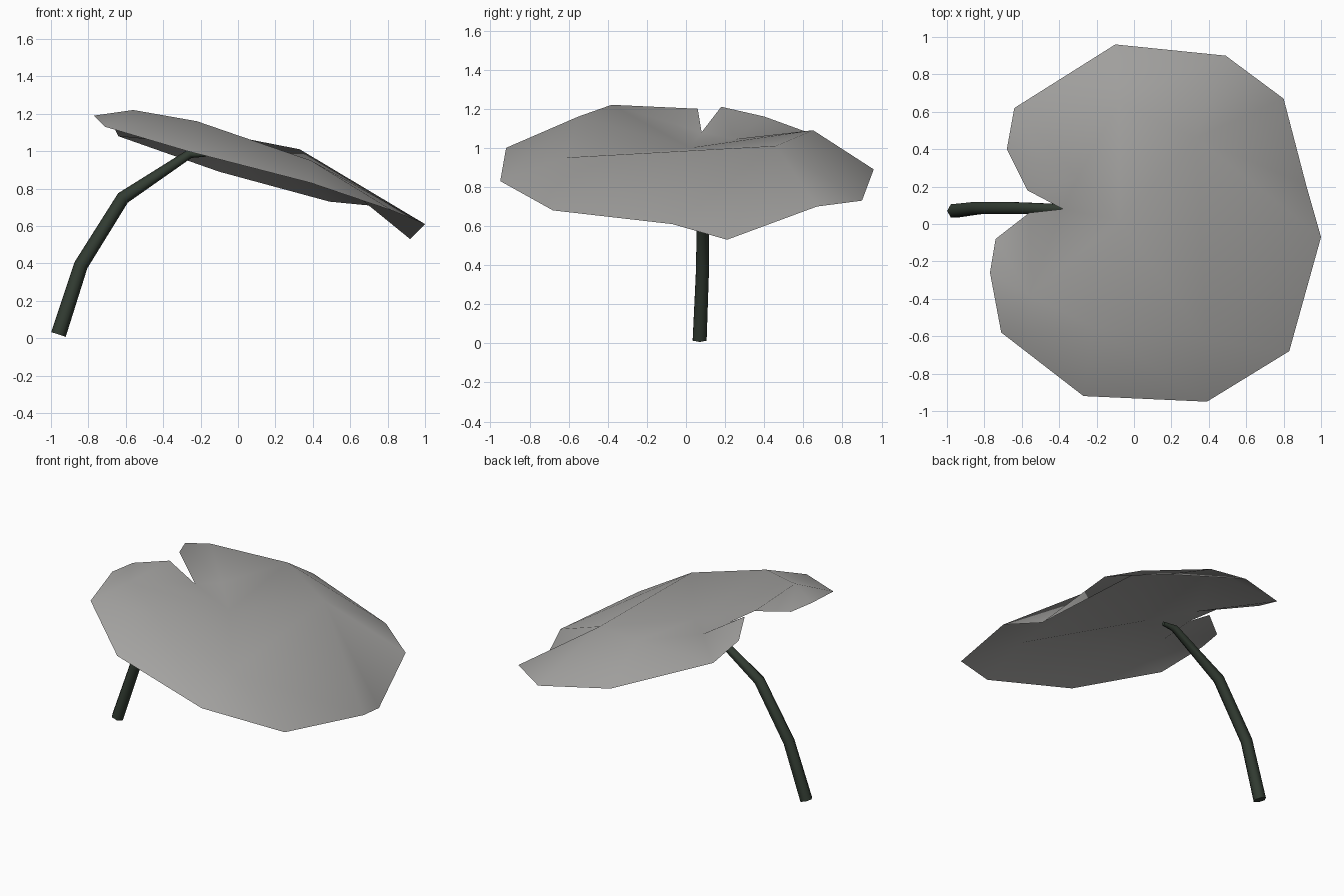
import bpy, bmesh, math
from mathutils import Vector

cube = bpy.data.objects.get("Cube")
if cube:
    bpy.data.objects.remove(cube, do_unlink=True)


def material(name, rgb, rough=0.7):
    m = bpy.data.materials.new(name)
    m.use_nodes = True
    m.diffuse_color = (*rgb, 1)
    bsdf = m.node_tree.nodes["Principled BSDF"]
    bsdf.inputs["Base Color"].default_value = (*rgb, 1)
    bsdf.inputs["Roughness"].default_value = rough
    return m


def make_object(name, bm, mat):
    me = bpy.data.meshes.new(name)
    for f in bm.faces:
        f.smooth = True
    bm.to_mesh(me)
    bm.free()
    me.materials.append(mat)
    ob = bpy.data.objects.new(name, me)
    bpy.context.scene.collection.objects.link(ob)
    return ob


leaf_grey = material("leaf grey", (0.38, 0.375, 0.365))
stem_green = material("dark stem green", (0.032, 0.045, 0.032))

# Leaf blade: rim from the notch round to the notch, then the raised inner ring
rim = [(-.38, .08, 1.08), (-.57, .18, 1.21), (-.68, .40, 1.16), (-.64, .62, 1.08),
       (-.10, .96, .89), (.49, .90, .73), (.80, .67, .70), (.92, .21, .53),
       (1.0, -.07, .61), (.83, -.68, .68), (.39, -.95, .83), (-.27, -.92, 1.0),
       (-.71, -.58, 1.13), (-.77, -.26, 1.19), (-.74, -.08, 1.19), (-.56, .06, 1.20)]
ring = [(-.30, .25, 1.045), (-.08, .65, 1.09), (.33, .46, 1.01),
        (.39, -.62, .95), (-.22, -.55, 1.16), (-.56, -.38, 1.22)]
# Rim vertices fanned from each ring vertex (first, last)
fans = [(0, 3), (3, 5), (5, 8), (8, 10), (10, 12), (12, 16)]

bm = bmesh.new()
outer = [bm.verts.new(p) for p in rim]
inner = [bm.verts.new(p) for p in ring]
centre = bm.verts.new((-.08, .02, 1.0))
for i, (a, b) in enumerate(fans):
    for k in range(a, b):
        bm.faces.new((outer[k], inner[i], outer[(k + 1) % 16]))
    if i < 5:
        bm.faces.new((outer[b], inner[i], inner[i + 1]))
        bm.faces.new((inner[i], centre, inner[i + 1]))
bm.faces.new((outer[0], centre, inner[0]))
bm.faces.new((outer[0], inner[5], centre))
for f in bm.faces:
    f.normal_update()
    if f.normal.z < 0:
        f.normal_flip()
make_object("leaf_blade", bm, leaf_grey)

# Stem: tapered six-sided tube bending up to the underside of the leaf
path = [Vector(p) for p in ((-.96, .07, .02), (-.84, .085, .39), (-.615, .085, .75),
                            (-.26, .08, .985), (-.17, .08, .985))]
radii = [.041, .038, .036, .024, .014]
bm = bmesh.new()
rings = []
for i, (p, r) in enumerate(zip(path, radii)):
    t = (path[min(i + 1, 4)] - path[max(i - 1, 0)]).normalized()
    side = Vector((0, 1, 0))
    n = t.cross(side).normalized()
    rings.append([bm.verts.new(p + r * (n * math.cos(k * math.pi / 3) + side * math.sin(k * math.pi / 3)))
                  for k in range(6)])
for lo, hi in zip(rings, rings[1:]):
    for k in range(6):
        j = (k + 1) % 6
        bm.faces.new((lo[k], lo[j], hi[j], hi[k]))
bm.faces.new(rings[0])
bm.faces.new(rings[-1])
bmesh.ops.recalc_face_normals(bm, faces=bm.faces[:])
stem = make_object("stem", bm, stem_green)
bpy.ops.object.select_all(action='DESELECT')
stem.select_set(True)
bpy.context.view_layer.objects.active = stem
bpy.ops.object.shade_smooth_by_angle(angle=math.radians(65))
